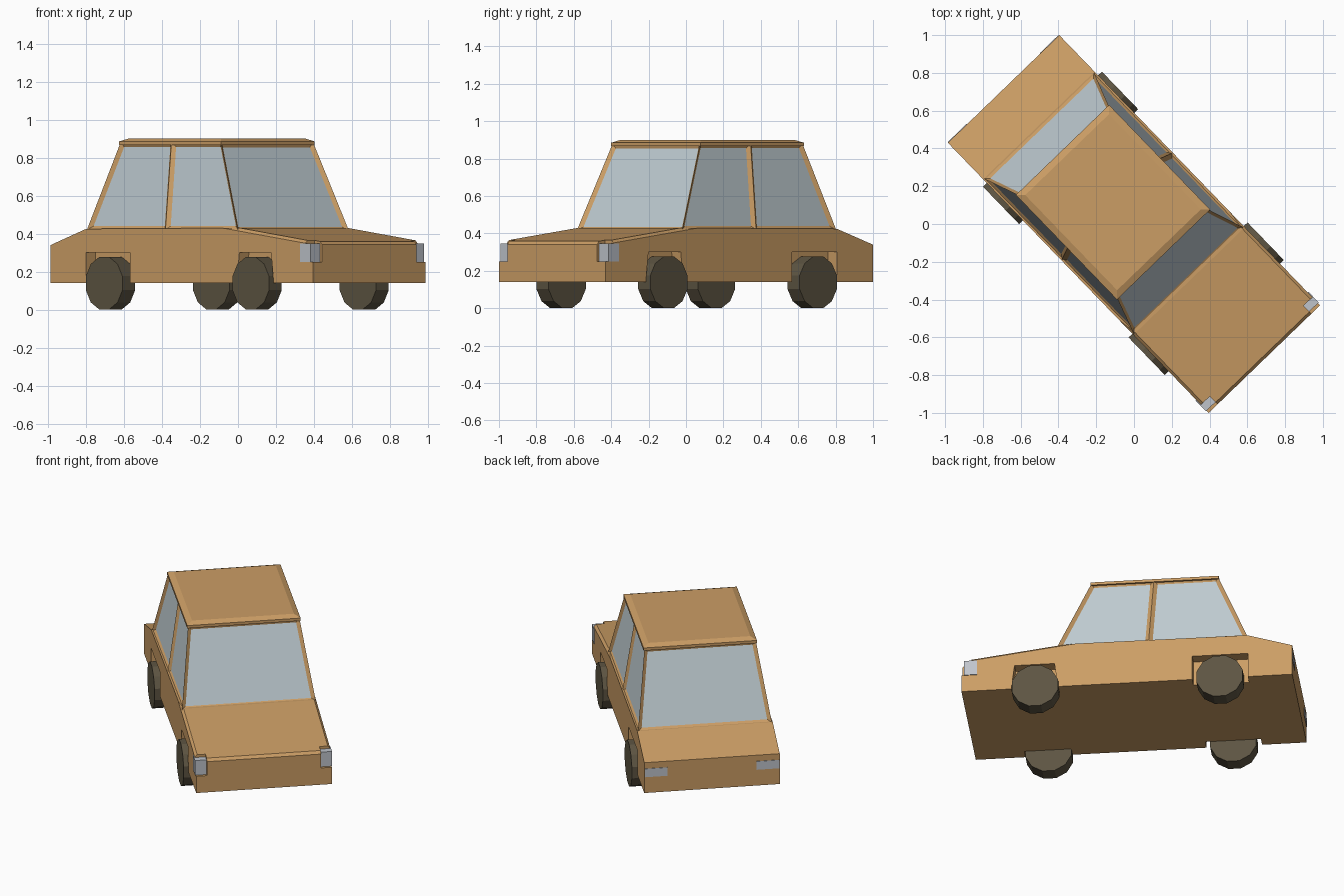
import bpy, bmesh, math
from mathutils import Matrix

if "Cube" in bpy.data.objects:
    bpy.data.objects.remove(bpy.data.objects["Cube"])

TURN = Matrix.Rotation(math.radians(44), 4, 'Z')   # the car stands diagonally


def material(name, rgb):
    m = bpy.data.materials.new(name)
    m.diffuse_color = (*rgb, 1)
    m.use_nodes = True
    m.node_tree.nodes["Principled BSDF"].inputs["Base Color"].default_value = m.diffuse_color
    return m


PAINT = material("paint", (0.60, 0.34, 0.13))
GLASS = material("glass", (0.52, 0.60, 0.64))
TYRE = material("tyre", (0.11, 0.09, 0.055))
LAMP = material("lamp", (0.52, 0.55, 0.60))


def finish(bm, name, mat, fix_normals=True):
    if fix_normals:
        bmesh.ops.recalc_face_normals(bm, faces=bm.faces)
    bm.transform(TURN)
    me = bpy.data.meshes.new(name)
    bm.to_mesh(me)
    bm.free()
    me.materials.append(mat)
    ob = bpy.data.objects.new(name, me)
    bpy.context.collection.objects.link(ob)
    return ob


def prism(profile, x0, x1):
    """Side profile of (y, z) points extruded from x0 to x1."""
    bm = bmesh.new()
    a = [bm.verts.new((x0, y, z)) for y, z in profile]
    b = [bm.verts.new((x1, y, z)) for y, z in profile]
    bm.faces.new(a)
    bm.faces.new(b[::-1])
    n = len(a)
    for i in range(n):
        j = (i + 1) % n
        bm.faces.new((a[i], b[i], b[j], a[j]))
    bmesh.ops.recalc_face_normals(bm, faces=bm.faces)
    return bm


def rect(y0, y1, z0, z1):
    return [(y0, z0), (y1, z0), (y1, z1), (y0, z1)]


# Body shell with a softened bonnet edge
bm = prism([(-.994, .14), (-.994, .357), (-.42, .43), (.725, .425),
            (.994, .34), (.994, .14)], -.41, .41)
edges = [e for e in bm.edges if min(v.co.y for v in e.verts) < -.9
         and all(v.co.z > .3 for v in e.verts)]
bmesh.ops.bevel(bm, geom=edges, offset=.015, segments=1, affect='EDGES')
body = finish(bm, "body", PAINT)

# Wheel arches and headlight corners cut out of the body
front_arch = [(-.70, .1), (-.675, .30), (-.435, .30), (-.41, .1)]
rear_arch = rect(.393, .727, .1, .30)
lamp_notch = rect(-.935, -1.1, .25, .5)
for s in (-1, 1):
    for profile, depth in ((front_arch, .34), (rear_arch, .34), (lamp_notch, .345)):
        cutter = finish(prism(profile, s * depth, s * .6), "cutter", PAINT)
        cutter.hide_render = True
        mod = body.modifiers.new("cut", 'BOOLEAN')
        mod.object, mod.operation, mod.solver = cutter, 'DIFFERENCE', 'EXACT'
        bpy.context.view_layer.objects.active = body
        bpy.ops.object.modifier_apply(modifier=mod.name)
        bpy.data.objects.remove(cutter)

# Cabin: tapered frame, each window inset and recessed
bm = bmesh.new()
base = [(-.405, -.418), (.405, -.418), (.405, .13), (.405, .725), (-.405, .725), (-.405, .13)]
top = [(-.337, -.22), (.337, -.22), (.337, .155), (.337, .54), (-.337, .54), (-.337, .155)]
lo = [bm.verts.new((x, y, .42)) for x, y in base]
hi = [bm.verts.new((x, y, .88)) for x, y in top]
sides = [bm.faces.new((lo[i], lo[(i + 1) % 6], hi[(i + 1) % 6], hi[i])) for i in range(6)]
bm.faces.new(hi)
bm.faces.new(lo[::-1])
bmesh.ops.recalc_face_normals(bm, faces=bm.faces)
bmesh.ops.inset_individual(bm, faces=sides, thickness=.022, depth=-.015,
                           use_even_offset=True)
for f in sides:
    f.tag = True
panes = bm.copy()
bmesh.ops.delete(bm, geom=sides, context='FACES_ONLY')
finish(bm, "cabin_frame", PAINT, False)
bmesh.ops.delete(panes, geom=[f for f in panes.faces if not f.tag], context='FACES')
finish(panes, "windows", GLASS, False)

# Roof panel with a chamfered rim
bm = bmesh.new()
rings = []
for inset, z in ((0, .867), (0, .885), (.035, .90)):
    x, y0, y1 = .343 - inset, -.225 + inset, .545 - inset
    rings.append([bm.verts.new(p) for p in
                  ((-x, y0, z), (x, y0, z), (x, y1, z), (-x, y1, z))])
for a, b in zip(rings, rings[1:]):
    for i in range(4):
        j = (i + 1) % 4
        bm.faces.new((a[i], a[j], b[j], b[i]))
bm.faces.new(rings[0][::-1])
bm.faces.new(rings[-1])
finish(bm, "roof", PAINT)

# Wheels and lights on both sides
for s, side in ((-1, "left"), (1, "right")):
    for y, end in ((-.55, "front"), (.56, "rear")):
        ring = [(y + .143 * math.cos(math.radians(15 + 30 * k)),
                 .139 + .143 * math.sin(math.radians(15 + 30 * k))) for k in range(12)]
        finish(prism(ring, s * .345, s * .438), f"{end}_{side}_wheel", TYRE)
    finish(prism(rect(-.978, -.90, .25, .347), s * .343, s * .415),
           f"{side}_headlight", LAMP)
    finish(prism(rect(.95, .997, .245, .30), s * .27, s * .407),
           f"{side}_tail_light", LAMP)
